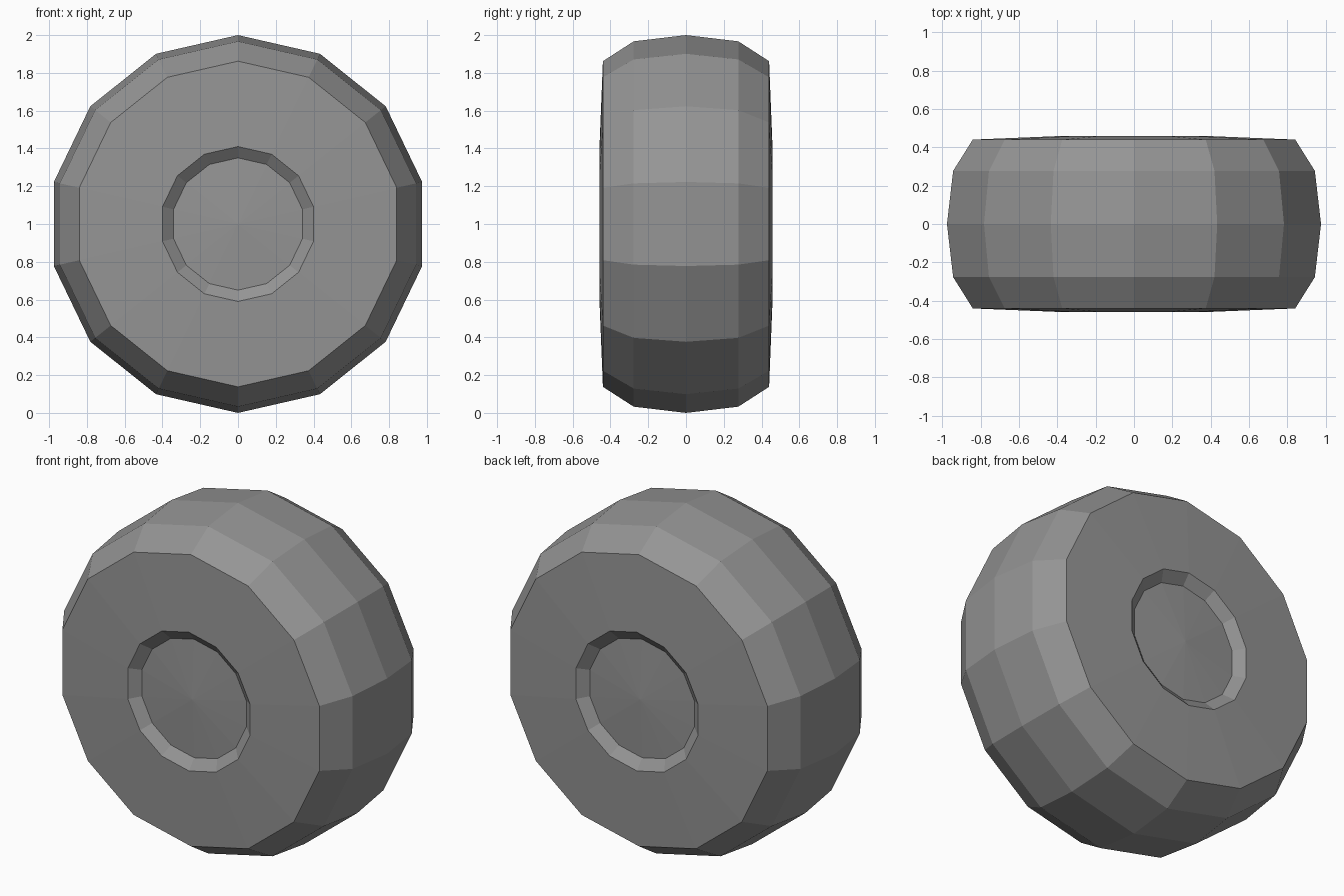
import bpy, bmesh, math

cube = bpy.data.objects.get("Cube")
if cube:
    bpy.data.objects.remove(cube, do_unlink=True)

SIDES = 14

rubber = bpy.data.materials.new("grey_rubber")
rubber.use_nodes = True
colour = (0.3, 0.3, 0.3, 1)
rubber.diffuse_color = colour
rubber.node_tree.nodes["Principled BSDF"].inputs["Base Color"].default_value = colour

# Half profile as (radius, distance from the middle): tread, shoulder, sidewall, hub recess
half = [(1.0, 0.0), (0.967, 0.277), (0.862, 0.44), (0.41, 0.458), (0.35, 0.41)]
hub_y = 0.428
profile = [(r, -y) for r, y in reversed(half[1:])] + half

bm = bmesh.new()


def ring(radius, y):
    angles = [2 * math.pi * i / SIDES for i in range(SIDES)]
    return [bm.verts.new((radius * math.sin(a), y, 1 + radius * math.cos(a))) for a in angles]


# Tyre body
rings = [ring(r, y) for r, y in profile]
for a, b in zip(rings, rings[1:]):
    for i in range(SIDES):
        j = (i + 1) % SIDES
        bm.faces.new((a[i], a[j], b[j], b[i]))

# Shallow domed hub on each side
for edge, y in ((rings[0], -hub_y), (rings[-1], hub_y)):
    tip = bm.verts.new((0, y, 1))
    for i in range(SIDES):
        bm.faces.new((edge[i], edge[(i + 1) % SIDES], tip))

bmesh.ops.recalc_face_normals(bm, faces=bm.faces[:])
mesh = bpy.data.meshes.new("wheel")
bm.to_mesh(mesh)
bm.free()
mesh.materials.append(rubber)
wheel = bpy.data.objects.new("wheel", mesh)
bpy.context.collection.objects.link(wheel)
